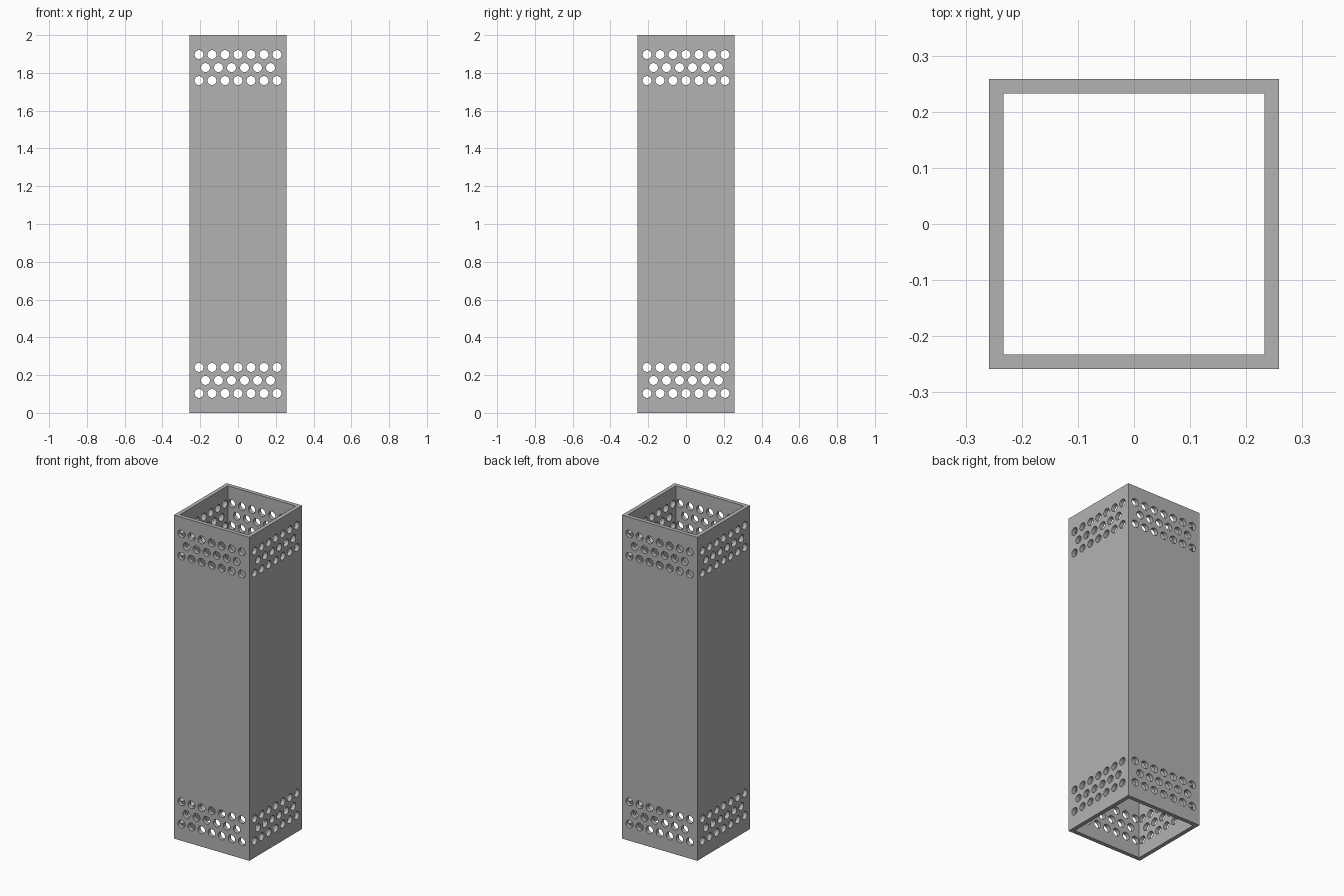
import bpy, bmesh, math
from mathutils import Matrix, Vector

cube = bpy.data.objects.get("Cube")
if cube:
    bpy.data.objects.remove(cube, do_unlink=True)

HALF, WALL, HEIGHT = 0.258, 0.025, 2.0
PITCH, RADIUS = 0.0688, 0.0235

metal = bpy.data.materials.new("grey metal")
metal.use_nodes = True
GREY = (0.45, 0.45, 0.45, 1)
metal.diffuse_color = GREY
metal.node_tree.nodes["Principled BSDF"].inputs["Base Color"].default_value = GREY


def mesh_object(name, bm):
    bmesh.ops.recalc_face_normals(bm, faces=bm.faces)
    mesh = bpy.data.meshes.new(name)
    bm.to_mesh(mesh)
    bm.free()
    mesh.materials.append(metal)
    obj = bpy.data.objects.new(name, mesh)
    bpy.context.collection.objects.link(obj)
    return obj


# Square tube: four walls swept around the axis, open at both ends
bm = bmesh.new()
profile = [(HALF, 0), (HALF, HEIGHT), (HALF - WALL, HEIGHT), (HALF - WALL, 0)]
corners = [(1, 1), (-1, 1), (-1, -1), (1, -1)]
rings = [[bm.verts.new((sx * r, sy * r, z)) for r, z in profile] for sx, sy in corners]
for i in range(4):
    a, b = rings[i], rings[(i + 1) % 4]
    for j in range(4):
        k = (j + 1) % 4
        bm.faces.new((a[j], b[j], b[k], a[k]))
tube = mesh_object("square_tube", bm)

# Hole cutters: staggered rows of 7, 6 and 7 near each end of every wall
bm = bmesh.new()
depth = WALL + 0.012
for side in range(4):
    turn = Matrix.Rotation(side * math.pi / 2, 4, 'Z')
    for band in (2.5 * PITCH, HEIGHT - 2.5 * PITCH):
        for row, count in ((-1, 7), (0, 6), (1, 7)):
            for n in range(count):
                x = (n - (count - 1) / 2) * PITCH
                place = Matrix.Translation(Vector((x, -(HALF - WALL / 2 + 0.004), band + row * PITCH)))
                bmesh.ops.create_cone(
                    bm, cap_ends=True, segments=32, radius1=RADIUS, radius2=RADIUS,
                    depth=depth, matrix=turn @ place @ Matrix.Rotation(math.pi / 2, 4, 'X'))
cutter = mesh_object("hole_cutter", bm)
cutter.hide_render = True

# Cut the holes and keep the result as plain mesh
cut = tube.modifiers.new("holes", 'BOOLEAN')
cut.operation = 'DIFFERENCE'
cut.solver = 'EXACT'
cut.object = cutter
bpy.ops.object.select_all(action='DESELECT')
tube.select_set(True)
bpy.context.view_layer.objects.active = tube
bpy.ops.object.modifier_apply(modifier=cut.name)
bpy.data.objects.remove(cutter, do_unlink=True)
bpy.ops.object.shade_smooth_by_angle(angle=math.radians(30))
